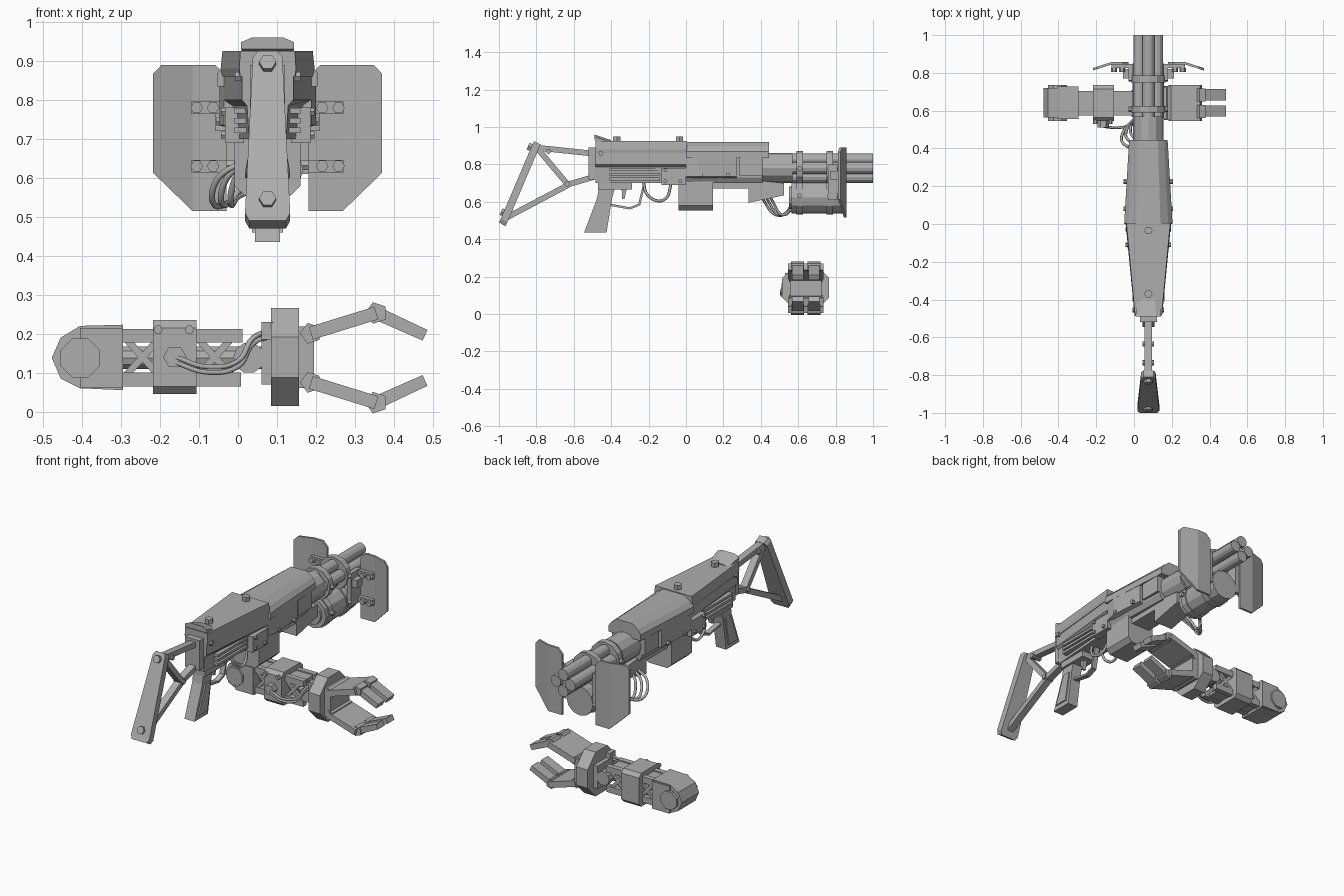
import bpy, bmesh, math
from mathutils import Vector

cube = bpy.data.objects.get("Cube")
if cube:
    bpy.data.objects.remove(cube, do_unlink=True)

steel = bpy.data.materials.new("grey_steel")
steel.use_nodes = True
grey = (0.42, 0.42, 0.42, 1)
steel.diffuse_color = grey
steel.node_tree.nodes["Principled BSDF"].inputs["Base Color"].default_value = grey

MID = 0.076          # centre plane of the rifle
ARM_Y = 0.64         # centre plane of the arm
ARM_Z = 0.138


def add(name, mesh):
    mesh.materials.clear()
    mesh.materials.append(steel)
    ob = bpy.data.objects.new(name, mesh)
    bpy.context.collection.objects.link(ob)
    return ob


def loft(name, rings):
    """Skin a closed solid through rings of equal point count."""
    bm = bmesh.new()
    loops = [[bm.verts.new(p) for p in ring] for ring in rings]
    n = len(loops[0])
    for a, b in zip(loops, loops[1:]):
        for i in range(n):
            j = (i + 1) % n
            bm.faces.new((a[i], a[j], b[j], b[i]))
    bm.faces.new(loops[0])
    bm.faces.new(loops[-1])
    bmesh.ops.recalc_face_normals(bm, faces=bm.faces)
    mesh = bpy.data.meshes.new(name)
    bm.to_mesh(mesh)
    bm.free()
    return add(name, mesh)


def prism(name, axis, points, lo, hi):
    """Extrude a 2D outline along an axis."""
    place = {"x": lambda a, b, t: (t, a, b),
             "y": lambda a, b, t: (a, t, b),
             "z": lambda a, b, t: (a, b, t)}[axis]
    return loft(name, [[place(a, b, t) for a, b in points] for t in (lo, hi)])


def box(name, x, y, z):
    return prism(name, "z", [(x[0], y[0]), (x[1], y[0]), (x[1], y[1]), (x[0], y[1])], *z)


def mid_box(name, half, y, z):
    return box(name, (MID - half, MID + half), y, z)


def bar(name, axis, p, q, w, lo, hi, w2=None):
    """Flat strut between two points of a plane, extruded along the axis."""
    p, q = Vector(p), Vector(q)
    side = (q - p).orthogonal().normalized() / 2
    v = w2 or w
    return prism(name, axis, [p + side * w, p - side * w, q - side * v, q + side * v], lo, hi)


def cyl(name, p, q, r, sides=12, phase=0.0):
    p, q = Vector(p), Vector(q)
    rot = (q - p).to_track_quat("Z", "Y")
    turn = [phase + math.tau * i / sides for i in range(sides)]
    ring = [rot @ Vector((r * math.cos(t), r * math.sin(t), 0)) for t in turn]
    return loft(name, [[end + v for v in ring] for end in (p, q)])


def bolt(name, p, direction, r=0.014, h=0.02):
    p = Vector(p)
    return cyl(name, p, p + Vector(direction).normalized() * h, r, 6)


def cable(name, points, r=0.008):
    cu = bpy.data.curves.new(name, "CURVE")
    cu.dimensions = "3D"
    cu.bevel_depth, cu.bevel_resolution, cu.resolution_u = r, 1, 6
    sp = cu.splines.new("BEZIER")
    sp.bezier_points.add(len(points) - 1)
    for bp, co in zip(sp.bezier_points, points):
        bp.co = co
        bp.handle_left_type = bp.handle_right_type = "AUTO"
    tmp = bpy.data.objects.new(name, cu)
    bpy.context.collection.objects.link(tmp)
    bpy.context.view_layer.update()
    mesh = bpy.data.meshes.new_from_object(tmp)
    bpy.data.objects.remove(tmp, do_unlink=True)
    for f in mesh.polygons:
        f.use_smooth = True
    add(name, mesh)


def section(y, half, profile):
    """Symmetric cross-section of the rifle from (width factor, z) pairs."""
    right = [(MID + half * f, y, z) for f, z in profile]
    return right + [(MID - half * f, y, z) for f, z in reversed(profile)]


# Folding stock
def butt_ring(z, half, y):
    return [(MID - half, y, z), (MID + half, y, z),
            (MID + half, y + 0.035, z - 0.02), (MID - half, y + 0.035, z - 0.02)]


loft("butt_plate", [butt_ring(0.49, 0.047, -1.0), butt_ring(0.51, 0.058, -0.99),
                    butt_ring(0.91, 0.038, -0.82), butt_ring(0.925, 0.026, -0.81)])
for y, z in ((-0.97, 0.54), (-0.826, 0.89)):
    bolt("butt_bolt", (MID, y, z), (0, -0.9, 0.4), 0.022)
struts = [((-0.80, 0.89), (-0.47, 0.855)), ((-0.97, 0.51), (-0.63, 0.69)),
          ((-0.64, 0.69), (-0.47, 0.74)), ((-0.79, 0.88), (-0.63, 0.69))]
for p, q in struts:
    bar("stock_strut", "x", p, q, 0.03, MID - 0.02, MID + 0.02)
for y, z in ((-0.735, 0.87), (-0.635, 0.695), (-0.5, 0.86)):
    cyl("stock_pin", (MID - 0.03, y, z), (MID + 0.03, y, z), 0.014, 8)
mid_box("stock_hinge", 0.045, (-0.52, -0.47), (0.72, 0.89))

# Receiver with tapered cover
body = [(0.72, 0.70), (0.8, 0.785), (1, 0.80), (1, 0.89)]
loft("receiver", [section(-0.485, 0.066, body), section(0, 0.112, body)])
lid = [(1, 0.86), (1.04, 0.88), (1, 0.925)]
loft("receiver_cover", [section(-0.485, 0.07, lid), section(0.005, 0.116, lid)])
tab = [(1, 0.0), (1, 0.018), (0.6, 0.03)]
loft("rear_sight", [section(-0.49, 0.068, [(f, z + 0.93) for f, z in tab]),
                    section(-0.40, 0.06, [(f, z + 0.90) for f, z in tab])])
for y in (-0.37, -0.035):
    bolt("cover_bolt", (MID, y, 0.92), (0, 0, 1), 0.022, 0.03)
for s in (-1, 1):
    for k in range(3):
        z = 0.715 + k * 0.025
        xs = sorted((MID + s * 0.05, MID + s * 0.085))
        box("receiver_rib", xs, (-0.41, -0.14), (z, z + 0.014))
    box("ejector_block", sorted((MID + s * 0.06, MID + s * 0.11)), (-0.13, 0), (0.69, 0.78))
    for y, z in ((-0.11, 0.77), (-0.11, 0.71), (-0.03, 0.71)):
        bolt("side_bolt", (MID + s * 0.108, y, z), (s, 0, 0), 0.011, 0.012)
    bolt("rear_side_bolt", (MID + s * 0.068, -0.455, 0.86), (s, 0, 0), 0.013, 0.016)

# Pistol grip, trigger and guard
prism("grip", "x", [(-0.46, 0.71), (-0.37, 0.71), (-0.395, 0.62), (-0.425, 0.435),
                    (-0.545, 0.435), (-0.475, 0.62)], MID - 0.032, MID + 0.032)
prism("grip_panel", "x", [(-0.455, 0.62), (-0.41, 0.62), (-0.44, 0.46), (-0.52, 0.46)],
      MID - 0.04, MID + 0.04)
mid_box("trigger_housing", 0.045, (-0.47, -0.29), (0.665, 0.72))
bar("trigger", "x", (-0.33, 0.68), (-0.335, 0.615), 0.03, MID - 0.012, MID + 0.012, 0.012)
guard = [(-0.41, 0.585), (-0.30, 0.565), (-0.25, 0.585), (-0.22, 0.71)]
for p, q in zip(guard, guard[1:]):
    bar("trigger_guard", "x", p, q, 0.012, MID - 0.015, MID + 0.015)
for x in (-0.03, 0.03):
    cable("under_cable", [(MID + x, -0.23, 0.71), (MID + x * 1.6, -0.20, 0.63),
                          (MID + x * 1.6, -0.12, 0.61), (MID + x, -0.075, 0.71)])

# Forward housing with faceted top shell
fore = [(0.8, 0.70), (1, 0.73), (1, 0.87)]
loft("fore_housing", [section(0, 0.102, fore), section(0.41, 0.086, fore)])
shell = [(1, 0.835), (1, 0.87), (0.82, 0.895), (0.5, 0.92)]
loft("top_shell", [section(0, 0.128, shell), section(0.445, 0.102, shell)])
for s in (-1, 1):
    loft("side_panel", [[(MID + s * d, y, z) for d, z in
                         ((0.07, 0.72), (w, 0.735), (w, 0.835), (0.07, 0.85))]
                        for y, w in ((0.0, 0.112), (0.07, 0.124), (0.27, 0.11))])
    box("vent_panel", sorted((MID + s * 0.07, MID + s * 0.103)), (0.285, 0.41), (0.74, 0.85))
    for y in (0.08, 0.225):
        bolt("panel_bolt", (MID + s * 0.115, y, 0.745), (s, 0, 0), 0.012, 0.016)
mag = [(0.7, 0.555), (1, 0.58), (1, 0.71)]
loft("magazine", [section(y, 0.085, mag) for y in (-0.04, 0.145)])
prism("fore_wedge", "x", [(0.335, 0.72), (0.525, 0.70), (0.525, 0.635), (0.335, 0.595)],
      MID - 0.06, MID + 0.06)
mid_box("under_rail", 0.06, (0.14, 0.41), (0.67, 0.71))

# Rotary barrels, canister and clamps
BORE = 0.78
CAN = 0.622
cyl("barrel_sleeve", (MID, 0.40, BORE), (MID, 0.57, BORE), 0.08, 12)
for i in range(4):
    a = i * math.pi / 2
    x, z = MID + 0.046 * math.cos(a), BORE + 0.046 * math.sin(a)
    cyl("barrel", (x, 0.55, z), (x, 1.0, z), 0.032, 12)
cyl("barrel_core", (MID, 0.55, BORE), (MID, 0.98, BORE), 0.035, 8)
cyl("canister", (MID, 0.565, CAN), (MID, 0.85, CAN), 0.084, 12)
cyl("canister_cap", (MID, 0.55, CAN), (MID, 0.57, CAN), 0.06, 12)
for y in (0.59, 0.75):
    for z in (BORE, CAN):
        cyl("clamp_band", (MID, y, z), (MID, y + 0.035, z), 0.091, 12)
    for s in (-1, 1):
        for z in (BORE, CAN + 0.01):
            bolt("clamp_bolt", (MID + s * 0.085, y + 0.018, z), (s, 0, 0), 0.014)
for k in (0, 0.022, 0.044):
    cable("feed_cable", [(MID - 0.04, 0.40 + k, 0.65), (k - 0.05, 0.42 + k, 0.60),
                         (k - 0.06, 0.48 + k, 0.53), (MID - 0.06, 0.57, 0.56 + k)])

# Bent shield plates on brackets
outer = [(0.193, 0.515), (0.294, 0.613), (0.294, 0.867), (0.272, 0.89), (0.193, 0.89)]
inner = [(0.105, 0.515), (0.193, 0.515), (0.193, 0.89), (0.135, 0.89), (0.105, 0.86)]
for s in (-1, 1):
    for name, outline in (("shield_wing", outer), ("shield_root", inner)):
        loft(name, [[(MID + s * d, y - 0.32 * max(0, d - 0.193), z) for d, z in outline]
                    for y in (0.845, 0.858)])
    for z in (0.63, 0.78):
        box("shield_arm", sorted((MID + s * 0.08, MID + s * 0.195)), (0.825, 0.847),
            (z - 0.016, z + 0.016))
        for d in (0.14, 0.182):
            bolt("shield_bolt", (MID + s * d, 0.826, z), (0, -1, 0), 0.016)
    box("bracket_post", sorted((MID + s * 0.08, MID + s * 0.105)), (0.76, 0.847), (0.61, 0.80))
    box("bracket_block", sorted((MID + s * 0.08, MID + s * 0.135)), (0.77, 0.82), (0.72, 0.765))

# Arm: elbow joint
prism("elbow", "y", [(-0.295, 0.055), (-0.405, 0.06), (-0.455, 0.085), (-0.478, ARM_Z),
                     (-0.455, 0.19), (-0.405, 0.22), (-0.295, 0.223)], 0.565, 0.72)
cyl("elbow_cap", (-0.405, 0.545, ARM_Z), (-0.405, 0.737, ARM_Z), 0.054, 8, math.pi / 8)
box("elbow_cuff", (-0.405, -0.295), (0.555, 0.728), (0.06, 0.215))

# Arm: truss frame
for y in (0.575, 0.675):
    box("top_rail", (-0.30, 0.012), (y, y + 0.03), (0.178, 0.212))
    box("bottom_rail", (-0.30, 0.008), (y, y + 0.03), (0.065, 0.1))
    for x in (-0.29, -0.105):
        for a, b in ((0.09, 0.19), (0.19, 0.09)):
            bar("truss_brace", "y", (x, a), (x + 0.09, b), 0.018, y + 0.005, y + 0.025)
box("top_web", (-0.30, 0.0), (0.58, 0.70), (0.185, 0.205))
box("bottom_web", (-0.30, -0.02), (0.58, 0.70), (0.07, 0.085))
cyl("inner_rod", (-0.30, ARM_Y, ARM_Z), (0.1, ARM_Y, ARM_Z), 0.03, 10)

# Arm: control box with cable port
prism("control_box", "x", [(0.545, 0.065), (0.565, 0.045), (0.715, 0.045), (0.735, 0.065),
                           (0.735, 0.215), (0.715, 0.235), (0.565, 0.235), (0.545, 0.215)],
      -0.218, -0.106)
bolt("cable_port", (-0.162, 0.55, 0.14), (0, -1, 0), 0.03, 0.04)
for x in (-0.205, -0.125):
    bolt("box_bolt", (x, 0.55, 0.21), (0, -1, 0), 0.012)
for k in (0, 0.014):
    cable("arm_cable", [(-0.16, 0.515, 0.14 - k), (-0.08, 0.51, 0.115 - k), (0, 0.53, 0.13 - k),
                        (0.04, 0.56, 0.19 - k), (0.09, 0.58, 0.21 - k)], 0.007)

# Arm: wrist and hand
cyl("wrist_joint", (0.028, 0.57, ARM_Z), (0.028, 0.71, ARM_Z), 0.04, 10)
box("wrist_block", (0.06, 0.09), (0.57, 0.71), (0.07, 0.2))
box("cable_socket", (0.06, 0.09), (0.55, 0.60), (0.185, 0.23))
cyl("hand_ring", (0.085, ARM_Y, 0.14), (0.157, ARM_Y, 0.14), 0.136, 8, math.pi / 8)
box("palm", (0.15, 0.195), (0.555, 0.725), (0.06, 0.218))

# Arm: paired claws, each with a fork of two tips
for s in (-1, 1):
    root, knee, tip = ((x, ARM_Z + s * h) for x, h in ((0.187, 0.063), (0.355, 0.115), (0.48, 0.058)))
    cyl("claw_knuckle", (root[0], 0.55, root[1]), (root[0], 0.73, root[1]), 0.028, 5)
    bar("claw_base", "y", root, knee, 0.034, 0.545, 0.735)
    for y in (0.568, 0.655):
        cyl("claw_knee", (knee[0], y - 0.006, knee[1]), (knee[0], y + 0.063, knee[1]), 0.029, 5)
        bar("claw_tip", "y", knee, tip, 0.034, y, y + 0.06, 0.03)
